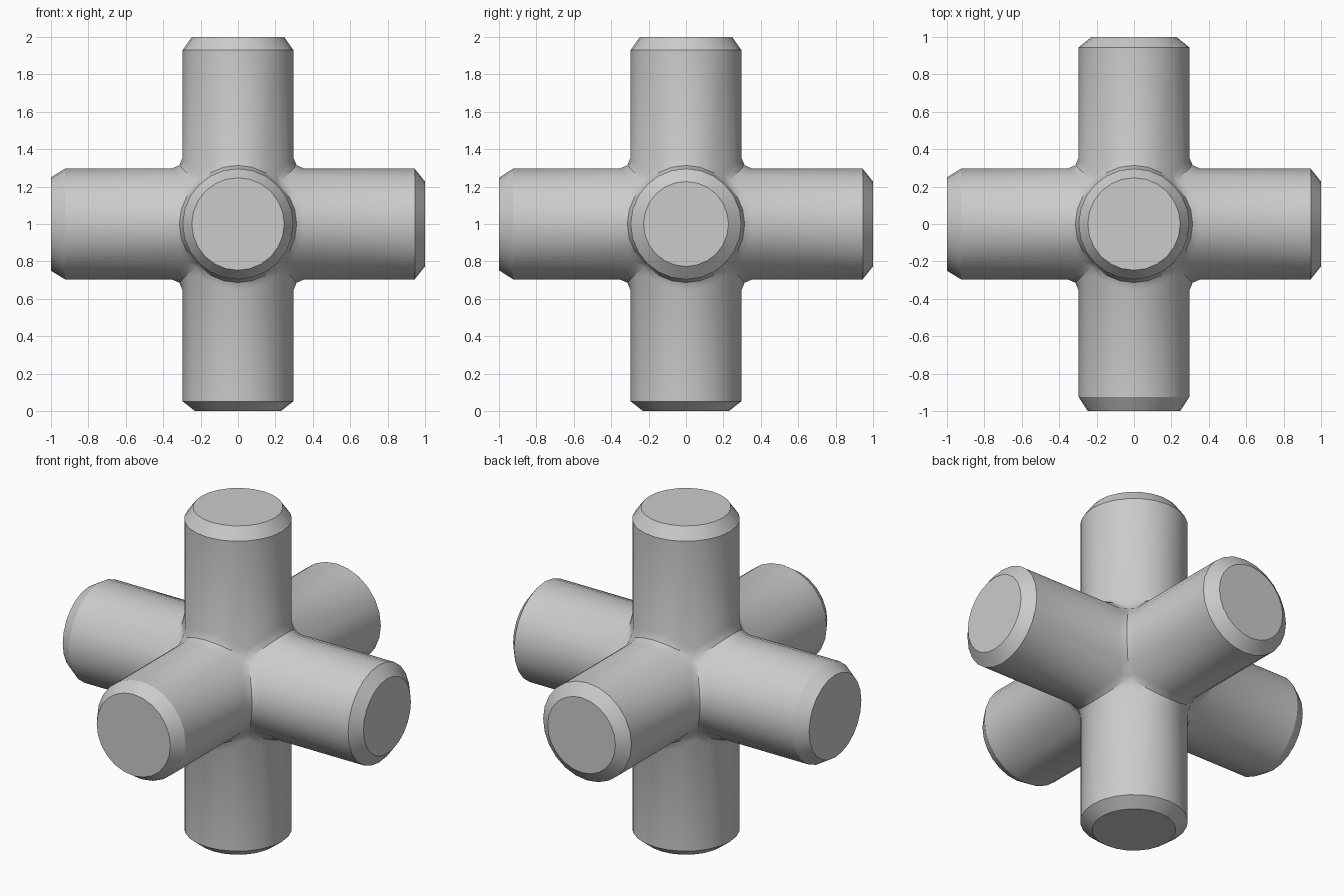
import bpy, bmesh, math
from mathutils import Vector

old = bpy.data.objects.get("Cube")
if old:
    bpy.data.objects.remove(old, do_unlink=True)

SIDES = 24
R = 0.296                              # pipe radius
FILLET = 0.06                          # fillet radius where pipes meet
MID = FILLET * (1 - math.sqrt(0.5))    # offset of the fillet's middle line

grey = bpy.data.materials.new("light_grey")
grey.use_nodes = True
grey.diffuse_color = (0.6, 0.6, 0.6, 1)
grey.node_tree.nodes["Principled BSDF"].inputs["Base Color"].default_value = (0.6, 0.6, 0.6, 1)


def ring_point(k, z, radius=R):
    t = 2 * math.pi * k / SIDES
    return Vector((radius * math.cos(t), radius * math.sin(t), z))


def contact(k):
    # upper edge of the fillet on the pipe wall
    p = ring_point(k, 0)
    p.z = max(abs(p.x), abs(p.y)) + FILLET
    return p


def middle(k, side):
    # middle line of the fillet, shared with the neighbouring pipe
    p = ring_point(k, 0)
    p.z = abs(p[side]) + MID
    p[side] += math.copysign(MID, p[side])
    return p


def add_arm(bm, axis, sign, shoulder, cap_radius):
    def place(p):
        q = [0, 0, 0]
        for i in range(3):
            q[(i + axis + 1) % 3] = p[i] * sign
        return Vector(q)

    def face(points):
        bm.faces.new([bm.verts.new(place(p)) for p in points])

    for k in range(SIDES):
        n = k + 1
        t = 2 * math.pi * (k + 0.5) / SIDES
        side = 0 if abs(math.cos(t)) > abs(math.sin(t)) else 1
        # half fillet, wall and chamfer
        face([middle(k, side), middle(n, side), contact(n), contact(k)])
        face([contact(k), contact(n), ring_point(n, shoulder), ring_point(k, shoulder)])
        face([ring_point(k, shoulder), ring_point(n, shoulder),
              ring_point(n, 1, cap_radius), ring_point(k, 1, cap_radius)])
        # patch where three pipes meet
        if k % 6 == 3:
            p = ring_point(k, 0)
            c = R * math.sqrt(0.5) + 0.22 * FILLET
            centre = Vector((math.copysign(c, p.x), math.copysign(c, p.y), c))
            face([contact(k), middle(k, 0), centre, middle(k, 1)])
    face([ring_point(k, 1, cap_radius) for k in range(SIDES)])


# six arms: axis, direction, shoulder distance, cap radius
arms = [(0, 1, 0.945, 0.227), (0, -1, 0.925, 0.25),
        (1, 1, 0.945, 0.227), (1, -1, 0.925, 0.247),
        (2, 1, 0.93, 0.247), (2, -1, 0.948, 0.23)]
bm = bmesh.new()
for arm in arms:
    add_arm(bm, *arm)
bmesh.ops.remove_doubles(bm, verts=bm.verts, dist=0.0005)
bmesh.ops.recalc_face_normals(bm, faces=bm.faces)

mesh = bpy.data.meshes.new("six_way_pipe_joint")
bm.to_mesh(mesh)
bm.free()
mesh.materials.append(grey)
joint = bpy.data.objects.new("six_way_pipe_joint", mesh)
joint.location.z = 1
bpy.context.collection.objects.link(joint)

# smooth walls with crisp chamfers
bpy.ops.object.select_all(action='DESELECT')
joint.select_set(True)
bpy.context.view_layer.objects.active = joint
bpy.ops.object.shade_smooth_by_angle(angle=math.radians(30))
